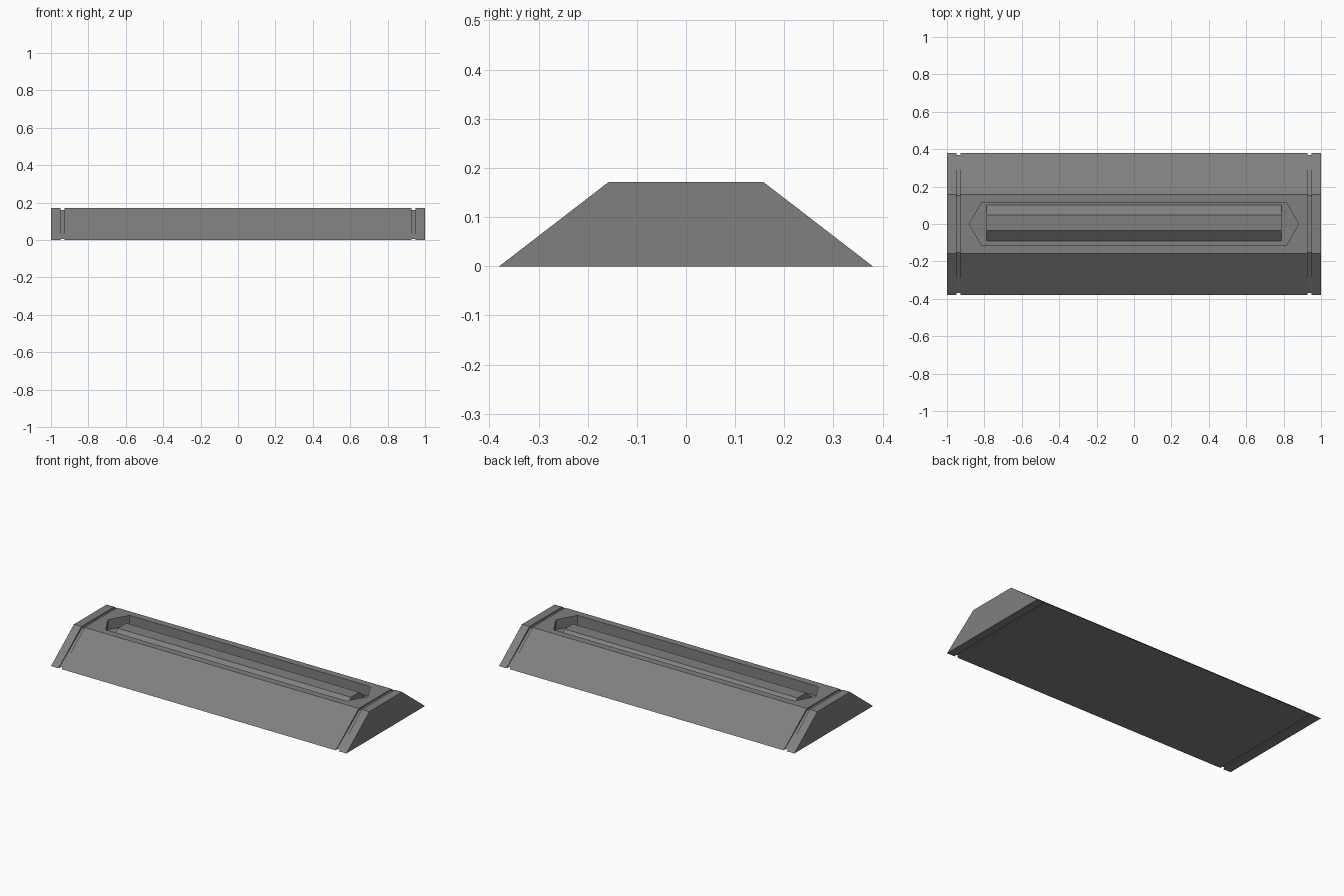
import bpy, bmesh

if "Cube" in bpy.data.objects:
    bpy.data.objects.remove(bpy.data.objects["Cube"])

# Mid grey finish shared by both parts
grey = bpy.data.materials.new("mid_grey")
grey.diffuse_color = (0.214, 0.214, 0.214, 1.0)
grey.use_nodes = True
grey.node_tree.nodes["Principled BSDF"].inputs["Base Color"].default_value = grey.diffuse_color


def new_object(name, bm):
    bmesh.ops.recalc_face_normals(bm, faces=bm.faces)
    mesh = bpy.data.meshes.new(name)
    bm.to_mesh(mesh)
    bm.free()
    mesh.materials.append(grey)
    obj = bpy.data.objects.new(name, mesh)
    bpy.context.collection.objects.link(obj)
    return obj


def loft(name, rings):
    """Skin a list of equal-length point rings and cap both ends."""
    bm = bmesh.new()
    rows = [[bm.verts.new(p) for p in ring] for ring in rings]
    n = len(rows[0])
    for a, b in zip(rows, rows[1:]):
        for i in range(n):
            j = (i + 1) % n
            bm.faces.new((a[i], a[j], b[j], b[i]))
    bm.faces.new(rows[0])
    bm.faces.new(rows[-1])
    return new_object(name, bm)


def section(x, half_base, half_top, z0, z1, y=0.0):
    """Trapezoid cross-section at a given x."""
    return [(x, y - half_base, z0), (x, y + half_base, z0),
            (x, y + half_top, z1), (x, y - half_top, z1)]


FULL = (0.38, 0.158, 0.0, 0.171)
INSET = (0.368, 0.152, 0.005, 0.161)

# Housing: trapezoid bar with a narrow groove around it near each end
half = [(1.0, FULL), (0.949, FULL), (0.949, INSET), (0.928, INSET), (0.928, FULL)]
stations = [(-x, s) for x, s in half] + half[::-1]
housing = loft("housing", [section(x, *s) for x, s in stations])

# Recess: elongated hexagon cut into the top
hexagon = [(-0.88, 0), (-0.815, -0.115), (0.815, -0.115),
           (0.88, 0), (0.815, 0.115), (-0.815, 0.115)]
cutter = loft("recess_cutter", [[(x, y, z) for x, y in hexagon] for z in (0.11, 0.3)])
cutter.hide_render = True

cut = housing.modifiers.new("recess", 'BOOLEAN')
cut.operation = 'DIFFERENCE'
cut.solver = 'EXACT'
cut.object = cutter
bpy.context.view_layer.objects.active = housing
housing.select_set(True)
bpy.ops.object.modifier_apply(modifier=cut.name)
bpy.data.objects.remove(cutter, do_unlink=True)

# Tube: faceted bar lying in the recess
loft("light_tube", [section(x, 0.096, 0.041, 0.11, 0.156, 0.006)
                    for x in (-0.789, 0.789)])
